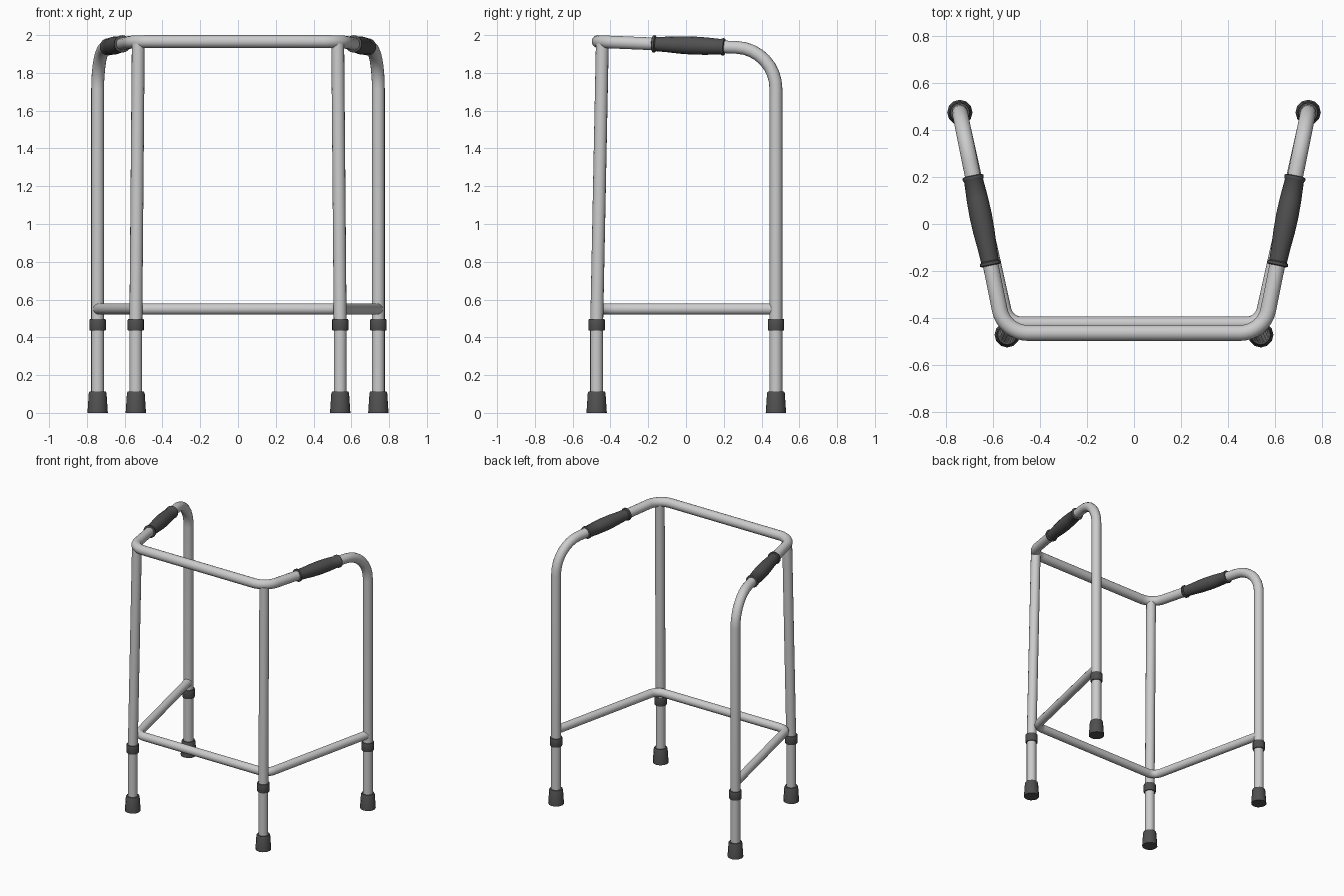
import bpy, bmesh, math
from mathutils import Vector

if "Cube" in bpy.data.objects:
    bpy.data.objects.remove(bpy.data.objects["Cube"])

rubber = bpy.data.materials.new("dark_rubber")
rubber.diffuse_color = (0.08, 0.08, 0.08, 1)
rubber.use_nodes = True
rubber.node_tree.nodes["Principled BSDF"].inputs["Base Color"].default_value = rubber.diffuse_color


def fillet(points, trims, steps=8):
    """Round the inner corners of a polyline, trims = tangent length per corner."""
    pts = [Vector(p) for p in points]
    out = [pts[0]]
    for i, t in enumerate(trims, 1):
        d1 = (pts[i - 1] - pts[i]).normalized()
        d2 = (pts[i + 1] - pts[i]).normalized()
        half = d1.angle(d2) / 2
        c = pts[i] + (d1 + d2).normalized() * (t / math.cos(half))
        a, b = pts[i] + d1 * t - c, pts[i] + d2 * t - c
        r = a.length
        a.normalize()
        b.normalize()
        out += [c + a.slerp(b, k / steps) * r for k in range(steps + 1)]
    return out + [pts[-1]]


def smooth(ob):
    bpy.ops.object.select_all(action='DESELECT')
    ob.select_set(True)
    bpy.context.view_layer.objects.active = ob
    bpy.ops.object.shade_smooth_by_angle(angle=math.radians(40))


def tube(name, pts, radius):
    cu = bpy.data.curves.new(name, 'CURVE')
    cu.dimensions = '3D'
    cu.bevel_depth = radius
    cu.bevel_resolution = 6
    cu.use_fill_caps = True
    sp = cu.splines.new('POLY')
    sp.points.add(len(pts) - 1)
    for q, p in zip(sp.points, pts):
        q.co = (*p, 1)
    ob = bpy.data.objects.new(name, cu)
    bpy.context.collection.objects.link(ob)
    bpy.ops.object.select_all(action='DESELECT')
    ob.select_set(True)
    bpy.context.view_layer.objects.active = ob
    bpy.ops.object.convert(target='MESH')
    smooth(bpy.context.view_layer.objects.active)


def lathe(name, profile, base, axis=(0, 0, 1), sides=16):
    """Capped solid of revolution; profile = (radius, height) pairs."""
    bm = bmesh.new()
    rings = [[bm.verts.new((r * math.cos(2 * math.pi * k / sides),
                            r * math.sin(2 * math.pi * k / sides), h))
              for k in range(sides)] for r, h in profile]
    for a, b in zip(rings, rings[1:]):
        for k in range(sides):
            n = (k + 1) % sides
            bm.faces.new((a[k], a[n], b[n], b[k]))
    bm.faces.new(rings[0][::-1])
    bm.faces.new(rings[-1])
    me = bpy.data.meshes.new(name)
    bm.to_mesh(me)
    bm.free()
    me.materials.append(rubber)
    ob = bpy.data.objects.new(name, me)
    bpy.context.collection.objects.link(ob)
    ob.location = base
    ob.rotation_euler = Vector(axis).to_track_quat('Z', 'Y').to_euler()
    smooth(ob)


def mirrored(half):
    return half + [(-x, y, z) for x, y, z in reversed(half)]


R = 0.034
rear = (0.743, 0.476)
front = (0.541, -0.473)
rail_back = Vector((*rear, 1.926))
rail_front = Vector((0.553, -0.465, 1.966))

# One continuous tube: rear legs, hand rails and front top bar
top = mirrored([(*rear, 0.46), tuple(rail_back), tuple(rail_front)])
tube("upper_frame", fillet(top, [0.21, 0.1, 0.1, 0.21]), R)

# Lower U-shaped brace
brace = mirrored([(0.738, 0.462, 0.55), (0.54, -0.425, 0.55)])
tube("lower_brace", fillet(brace, [0.06, 0.06]), 0.03)

tip = [(0.054, 0), (0.047, 0.105), (0.043, 0.112)]
collar = [(0.041, 0), (0.043, 0.005), (0.043, 0.057), (0.041, 0.062)]
grip = [(0.036, 0), (0.045, 0.003), (0.046, 0.009), (0.045, 0.015), (0.038, 0.02),
        (0.041, 0.08), (0.046, 0.15), (0.048, 0.22), (0.046, 0.29), (0.041, 0.37),
        (0.045, 0.376), (0.046, 0.383), (0.045, 0.389), (0.036, 0.392)]

rail_dir = (rail_back - rail_front).normalized()
grip_start = rail_front + rail_dir * ((-0.178 - rail_front.y) / rail_dir.y)

for side, s in (("left", -1), ("right", 1)):
    # Slightly leaning front leg
    tube(f"front_leg_{side}", [(s * front[0], front[1], 0.46), (s * 0.528, -0.443, 1.955)], R)
    # Adjustable leg extension, collar and rubber tip on each leg
    for end, (x, y) in (("front", front), ("rear", rear)):
        tube(f"{end}_leg_extension_{side}", [(s * x, y, 0.05), (s * x, y, 0.47)], R)
        lathe(f"{end}_leg_collar_{side}", collar, (s * x, y, 0.435))
        lathe(f"{end}_leg_tip_{side}", tip, (s * x, y, 0), sides=12)
    # Swollen hand grip with end flanges
    flip = Vector((s, 1, 1))
    lathe(f"hand_grip_{side}", grip, grip_start * flip, rail_dir * flip)
